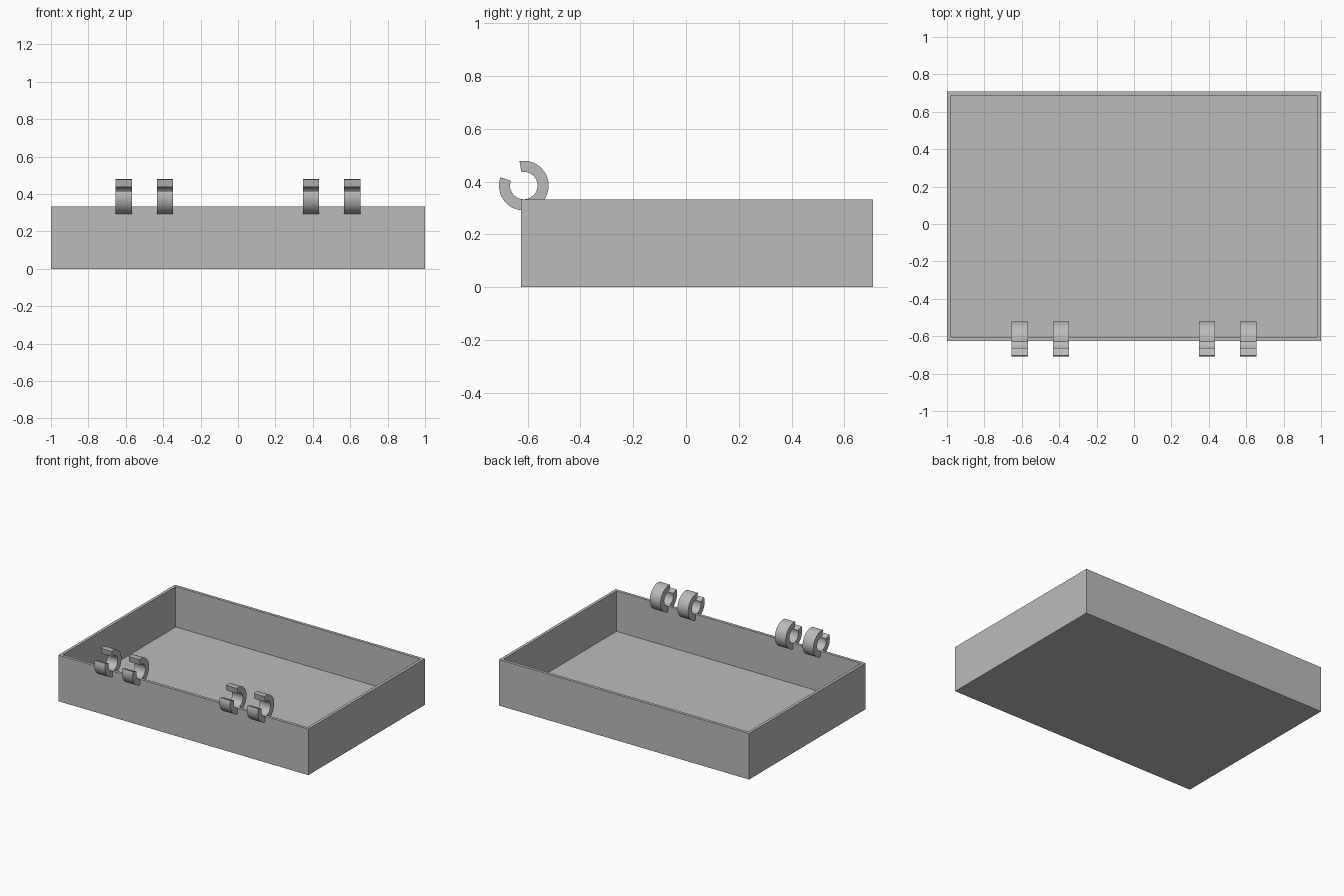
import bpy, bmesh
from math import radians, cos, sin
from mathutils import Vector

cube = bpy.data.objects.get("Cube")
if cube:
    bpy.data.objects.remove(cube, do_unlink=True)

grey = bpy.data.materials.new("plain grey")
grey.use_nodes = True
colour = (0.5, 0.5, 0.5, 1)
grey.diffuse_color = colour
grey.node_tree.nodes["Principled BSDF"].inputs["Base Color"].default_value = colour

FRONT, BACK, HEIGHT = -0.625, 0.708, 0.333
WALL, FLOOR = 0.021, 0.041
OUTER, INNER, WIDTH = 0.094, 0.052, 0.086


def make_object(name, bm):
    bmesh.ops.recalc_face_normals(bm, faces=bm.faces)
    mesh = bpy.data.meshes.new(name)
    bm.to_mesh(mesh)
    bm.free()
    mesh.materials.append(grey)
    obj = bpy.data.objects.new(name, mesh)
    bpy.context.collection.objects.link(obj)
    return obj


# Open tray: a block whose top is inset and pushed down to the floor
bm = bmesh.new()
bmesh.ops.create_cube(bm, size=1)
bmesh.ops.scale(bm, vec=(2, BACK - FRONT, HEIGHT), verts=bm.verts)
bmesh.ops.translate(bm, vec=(0, (FRONT + BACK) / 2, HEIGHT / 2), verts=bm.verts)
top = max(bm.faces, key=lambda f: f.calc_center_median().z)
bmesh.ops.inset_region(bm, faces=[top], thickness=WALL, use_even_offset=True)
hollow = bmesh.ops.extrude_discrete_faces(bm, faces=[top])["faces"][0]
rim = list(hollow.verts)
bmesh.ops.translate(bm, vec=(0, 0, FLOOR - HEIGHT), verts=rim)
make_object("tray", bm)


# Open clip rings standing on the front wall
def clip_ring(name, x):
    bm = bmesh.new()
    centre = Vector((x - WIDTH / 2, FRONT + WALL / 2, HEIGHT + INNER))
    steps = 50
    rows = []
    for i in range(steps + 1):
        a = radians(160 + 300 * i / steps)
        rows.append([bm.verts.new(centre + Vector((dx, r * cos(a), r * sin(a))))
                     for dx, r in ((0, INNER), (0, OUTER), (WIDTH, OUTER), (WIDTH, INNER))])
    for a, b in zip(rows, rows[1:]):
        for k in range(4):
            n = (k + 1) % 4
            bm.faces.new((a[k], a[n], b[n], b[k]))
    bm.faces.new(rows[0])
    bm.faces.new(rows[-1])
    obj = make_object(name, bm)
    bpy.ops.object.select_all(action="DESELECT")
    obj.select_set(True)
    bpy.context.view_layer.objects.active = obj
    bpy.ops.object.shade_smooth_by_angle(angle=radians(30))


for side, sign in (("left", 1), ("right", -1)):
    for place, x in (("inner", 0.39), ("outer", 0.611)):
        clip_ring(f"{side}_{place}_clip_ring", sign * x)
